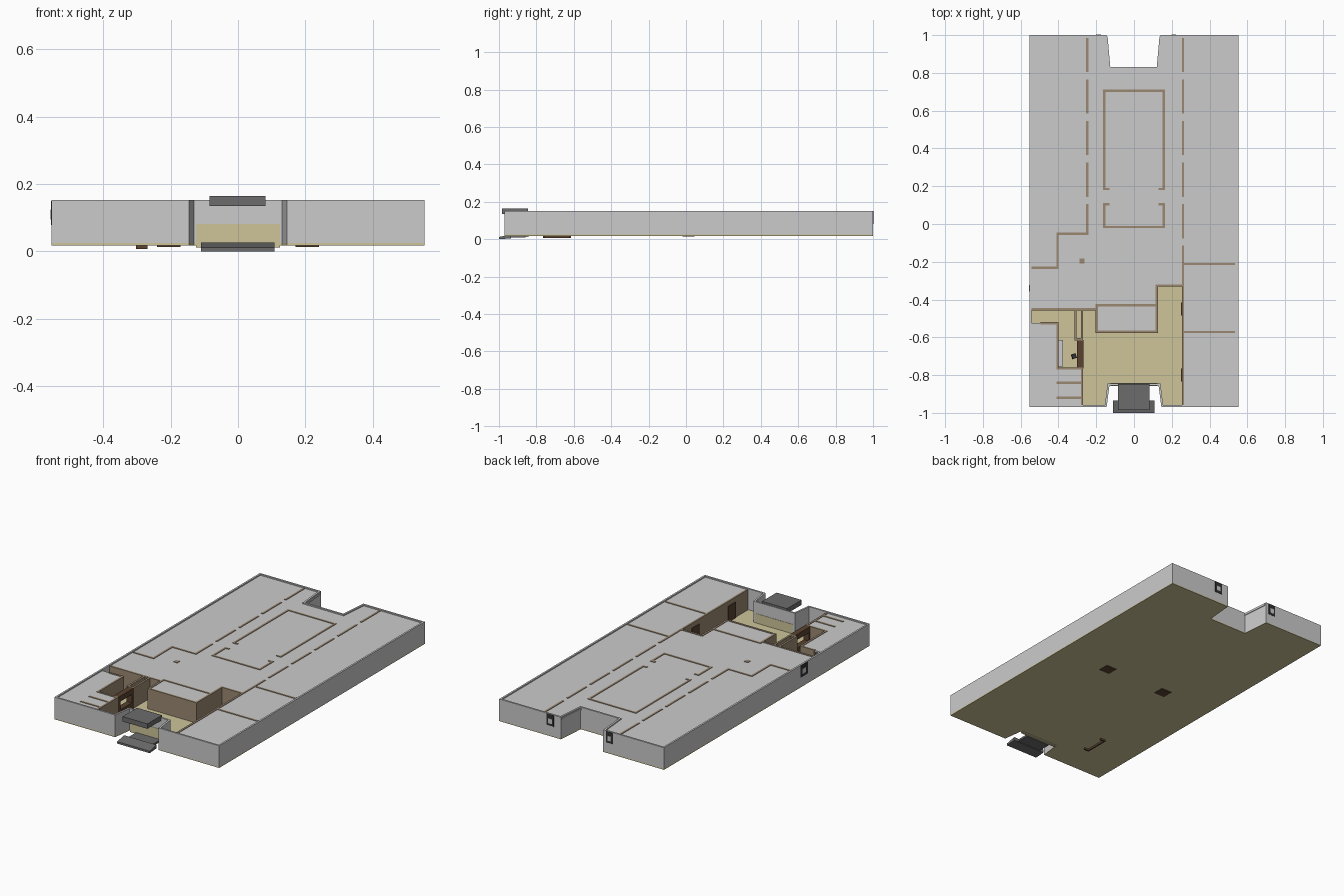
import bpy, bmesh, math

def material(name, r, g, b):
    m = bpy.data.materials.new(name)
    m.diffuse_color = (r, g, b, 1)
    return m

YELLOW = material("floor_yellow", 0.62, 0.56, 0.32)
BROWN = material("wall_brown", 0.33, 0.25, 0.17)
DARK_BROWN = material("dark_wood", 0.10, 0.055, 0.03)
DARK = material("dark_grey", 0.15, 0.15, 0.15)
BLACK = material("black", 0.03, 0.03, 0.03)
ROOF_Z, WALL_Z, FLOOR_Z, RIM_Z = 0.145, 0.148, 0.025, 0.152

def finish(name, bm, mat):
    bmesh.ops.recalc_face_normals(bm, faces=bm.faces)
    me = bpy.data.meshes.new(name)
    bm.to_mesh(me)
    bm.free()
    ob = bpy.data.objects.new(name, me)
    bpy.context.collection.objects.link(ob)
    if mat:
        me.materials.append(mat)
    return ob

def add_box(bm, x0, x1, y0, y1, z0, z1):
    r = bmesh.ops.create_cube(bm, size=1)
    for v in r["verts"]:
        v.co = ((x0 + x1) / 2 + v.co.x * (x1 - x0),
                (y0 + y1) / 2 + v.co.y * (y1 - y0),
                (z0 + z1) / 2 + v.co.z * (z1 - z0))

def boxes(name, items, mat=None):
    bm = bmesh.new()
    for b in items:
        add_box(bm, *b)
    return finish(name, bm, mat)

def prism(name, points, z0, z1, mat=None):
    bm = bmesh.new()
    f = bm.faces.new([bm.verts.new((x, y, z0)) for x, y in points])
    r = bmesh.ops.extrude_face_region(bm, geom=[f])
    for v in r["geom"]:
        if isinstance(v, bmesh.types.BMVert):
            v.co.z = z1
    return finish(name, bm, mat)

# Footprint with an entrance notch at both ends (counter-clockwise)
W = 0.553
outline = [(-W, -0.97), (-0.145, -0.97), (-0.13, -0.855), (0.13, -0.855),
           (0.145, -0.97), (W, -0.97), (W, 1), (0.14, 1), (0.125, 0.83),
           (-0.13, 0.83), (-0.145, 1), (-W, 1)]
prism("floor", outline, 0.018, FLOOR_Z, YELLOW)

# Outer wall with a raised rim
bm = bmesh.new()
low = [bm.verts.new((x, y, 0.02)) for x, y in outline]
high = [bm.verts.new((x, y, RIM_Z)) for x, y in outline]
n = len(outline)
for i in range(n):
    j = (i + 1) % n
    bm.faces.new((low[i], low[j], high[j], high[i]))
me = bpy.data.meshes.new("outer_wall")
bm.to_mesh(me)
bm.free()
shell = bpy.data.objects.new("outer_wall", me)
bpy.context.collection.objects.link(shell)
sol = shell.modifiers.new("thickness", "SOLIDIFY")
sol.thickness, sol.offset, sol.use_even_offset = 0.011, -1, True

# Ceilings: everything but the open lobby and office
E = 0.546
prism("main_ceiling",
      [(-E, 0.993), (-E, -0.45), (-0.2, -0.45), (-0.2, -0.57), (0.122, -0.57),
       (0.122, -0.325), (0.26, -0.325), (0.26, -0.963), (E, -0.963), (E, 0.993),
       (0.135, 0.993), (0.12, 0.825), (-0.125, 0.825), (-0.14, 0.993)],
      ROOF_Z - 0.01, ROOF_Z)
prism("front_left_ceiling",
      [(-E, -0.525), (-0.405, -0.525), (-0.405, -0.765), (-0.275, -0.765),
       (-0.275, -0.963), (-E, -0.963)], ROOF_Z - 0.01, ROOF_Z)

# Interior walls, each given by its centre line
T = 0.006
def wall(x0, y0, x1, y1):
    return (min(x0, x1) - T, max(x0, x1) + T, min(y0, y1) - T, max(y0, y1) + T,
            FLOOR_Z, WALL_Z)

lines = [
    # left hall and front left rooms
    (-0.54, -0.232, -0.405, -0.232), (-0.405, -0.232, -0.405, -0.052),
    (-0.405, -0.052, -0.247, -0.052), (-0.54, -0.451, -0.2, -0.451),
    (-0.49, -0.526, -0.405, -0.526), (-0.405, -0.526, -0.405, -0.765),
    (-0.405, -0.765, -0.275, -0.765), (-0.405, -0.84, -0.275, -0.84),
    (-0.405, -0.92, -0.275, -0.92), (-0.275, -0.765, -0.275, -0.955),
    (-0.31, -0.451, -0.31, -0.61), (-0.275, -0.451, -0.275, -0.61),
    (-0.31, -0.61, -0.275, -0.61),
    # lobby block
    (-0.197, -0.43, 0.12, -0.43), (-0.197, -0.57, 0.12, -0.57),
    (-0.197, -0.57, -0.197, -0.43), (0.12, -0.57, 0.12, -0.325),
    (0.12, -0.325, 0.26, -0.325),
    # right rooms and lobby side
    (0.265, -0.212, 0.53, -0.212), (0.265, -0.572, 0.53, -0.572),
    (0.26, -0.12, 0.26, -0.955),
    # central room ends
    (-0.157, 0.705, 0.157, 0.705), (-0.157, -0.016, 0.157, -0.016),
]
for s in (-1, 1):
    lines += [(s * 0.157, 0.185, s * 0.157, 0.705), (s * 0.157, -0.016, s * 0.157, 0.105),
              (s * 0.157, 0.185, s * 0.137, 0.185), (s * 0.157, 0.105, s * 0.137, 0.105)]
# corridor walls broken by doorways
for x, end in ((-0.247, -0.05), (0.26, -0.1)):
    top = 0.98
    while top > end:
        bottom = max(top - 0.17, end)
        lines.append((x, top, x, bottom))
        top = bottom - 0.05
boxes("interior_walls", [wall(*l) for l in lines], BROWN)
boxes("hall_column", [(-0.288, -0.262, -0.208, -0.182, FLOOR_Z, WALL_Z)], BROWN)
boxes("lobby_doors", [(0.249, 0.255, y - 0.035, y + 0.035, FLOOR_Z, 0.12)
                      for y in (-0.8, -0.45)], DARK_BROWN)
boxes("corridor_mats", [(x - 0.035, x + 0.035, -0.02, 0.045, 0.014, 0.03)
                        for x in (-0.205, 0.205)], DARK_BROWN)

# Service window between office and lobby
boxes("service_window", [(-0.302, -0.268, -0.765, -0.615, 0.022, 0.065),
                         (-0.302, -0.268, -0.765, -0.615, 0.115, WALL_Z),
                         (-0.302, -0.268, -0.765, -0.745, 0.065, 0.115),
                         (-0.302, -0.268, -0.635, -0.615, 0.065, 0.115),
                         (-0.302, -0.294, -0.765, -0.615, 0.007, 0.022),
                         (-0.302, -0.268, -0.765, -0.757, 0.007, 0.022),
                         (-0.302, -0.268, -0.623, -0.615, 0.007, 0.022)], DARK_BROWN)
boxes("office_desk", [(-0.399, -0.375, -0.755, -0.615, 0.06, 0.068),
                      (-0.399, -0.375, -0.755, -0.748, FLOOR_Z, 0.06),
                      (-0.399, -0.375, -0.622, -0.615, FLOOR_Z, 0.06)])
chair = boxes("office_chair", [(-0.013, 0.013, -0.013, 0.013, 0.045, 0.053),
                               (-0.013, -0.008, -0.013, 0.013, 0.053, 0.085),
                               (-0.003, 0.003, -0.003, 0.003, FLOOR_Z, 0.045)], BLACK)
chair.location = (-0.318, -0.7, 0)
chair.rotation_euler.z = math.radians(20)

# Entrance: coloured band, canopy and sloped step
boxes("entrance_band", [(-0.124, 0.124, -0.857, -0.842, 0.012, 0.082)], YELLOW)
boxes("entrance_canopy", [(-0.085, 0.082, -0.985, -0.846, 0.135, 0.165)], DARK)
bm = bmesh.new()
profile = [(-1, 0), (-0.935, 0.005), (-0.935, 0.026), (-1, 0.012)]
a = [bm.verts.new((-0.11, y, z)) for y, z in profile]
b = [bm.verts.new((0.108, y, z)) for y, z in profile]
bm.faces.new(a)
bm.faces.new(b)
for i in range(4):
    j = (i + 1) % 4
    bm.faces.new((a[i], a[j], b[j], b[i]))
finish("entrance_step", bm, DARK)
boxes("entrance_landing", [(-0.083, 0.08, -0.936, -0.857, 0.008, 0.02)], DARK)

# Small dark exit panels with a light inset
frames, insets = [], []
for x in (-0.188, 0.21):
    frames.append((x - 0.024, x + 0.024, 0.99, 1.0015, 0.082, 0.15))
    insets.append((x - 0.012, x + 0.012, 0.99, 1.003, 0.095, 0.125))
frames.append((-W - 0.0015, -W + 0.01, -0.375, -0.305, 0.078, 0.15))
insets.append((-W - 0.003, -W + 0.01, -0.358, -0.322, 0.095, 0.125))
boxes("exit_frames", frames, BLACK)
boxes("exit_insets", insets)
